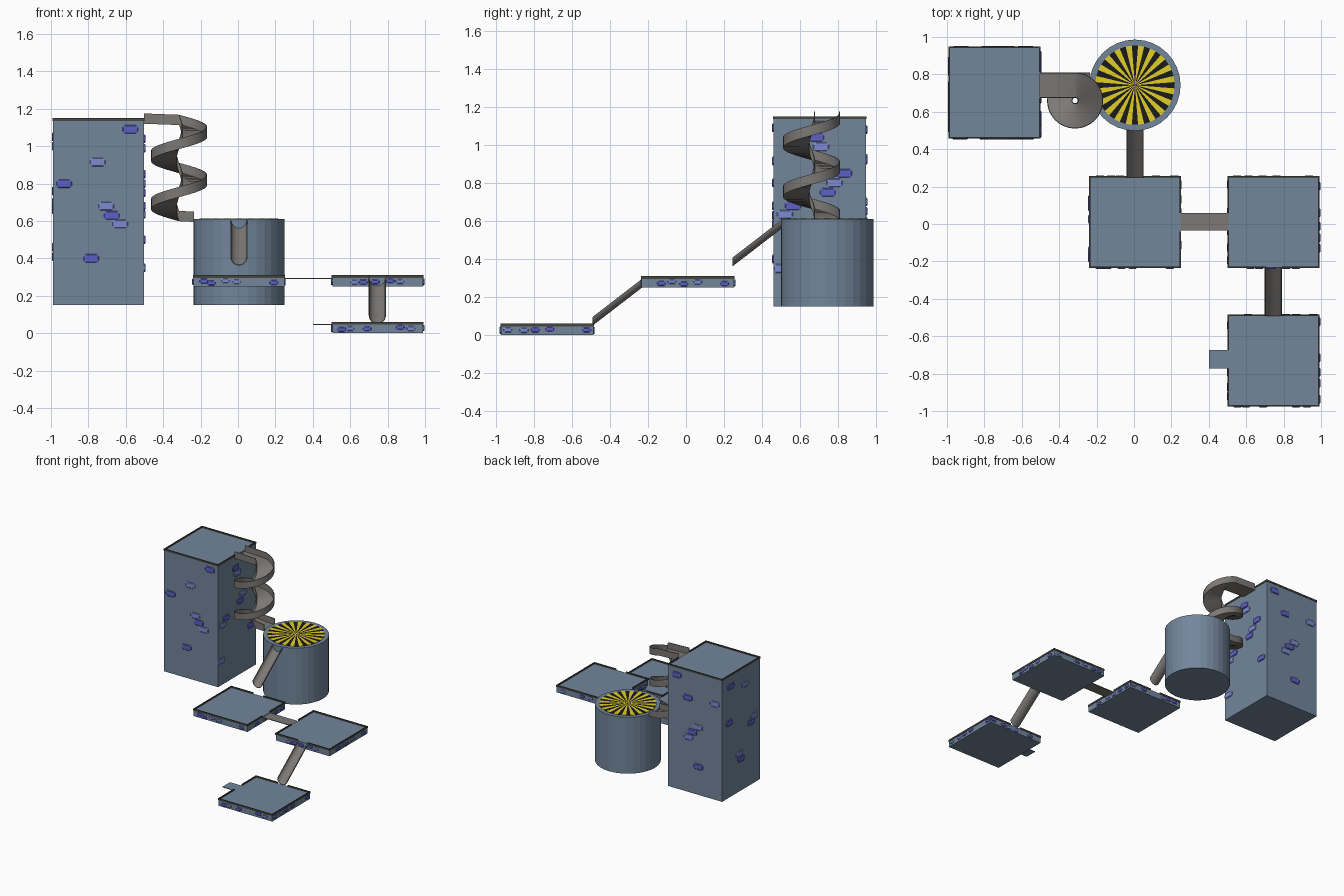
import bpy, bmesh, math, random
from mathutils import Vector

if "Cube" in bpy.data.objects:
    bpy.data.objects.remove(bpy.data.objects["Cube"])

random.seed(4)


def mat(name, r, g, b):
    m = bpy.data.materials.new(name)
    m.diffuse_color = (r, g, b, 1)
    m.use_nodes = True
    m.node_tree.nodes["Principled BSDF"].inputs["Base Color"].default_value = m.diffuse_color
    return m


STONE = mat("stone", 0.17, 0.24, 0.33)
BRICK_A = mat("brick_dark", 0.11, 0.12, 0.55)
BRICK_B = mat("brick_light", 0.2, 0.26, 0.62)
RIM = mat("rim_dark", 0.06, 0.06, 0.05)
METAL = mat("slide_grey", 0.2, 0.19, 0.18)
YELLOW = mat("yellow", 0.75, 0.62, 0.02)
BLACK = mat("black", 0.01, 0.01, 0.01)


def finish(bm, name, mats, smooth=None):
    bmesh.ops.recalc_face_normals(bm, faces=bm.faces)
    me = bpy.data.meshes.new(name)
    bm.to_mesh(me)
    bm.free()
    for m in mats:
        me.materials.append(m)
    ob = bpy.data.objects.new(name, me)
    bpy.context.collection.objects.link(ob)
    if smooth:
        bpy.context.view_layer.objects.active = ob
        ob.select_set(True)
        bpy.ops.object.shade_smooth_by_angle(angle=math.radians(smooth))
        ob.select_set(False)
    return ob


def add_box(bm, lo, hi):
    vs = bmesh.ops.create_cube(bm, size=1)["verts"]
    for v in vs:
        v.co = Vector([(l + h) / 2 + c * (h - l) for l, h, c in zip(lo, hi, v.co)])


def box(name, lo, hi, m):
    bm = bmesh.new()
    add_box(bm, lo, hi)
    return finish(bm, name, [m])


def loft(name, rings, m, smooth=None):
    """Join closed cross-sections into a capped solid."""
    bm = bmesh.new()
    rows = [[bm.verts.new(p) for p in ring] for ring in rings]
    n = len(rows[0])
    for a, b in zip(rows, rows[1:]):
        for i in range(n):
            bm.faces.new((a[i], a[(i + 1) % n], b[(i + 1) % n], b[i]))
    bm.faces.new(rows[0])
    bm.faces.new(rows[-1])
    return finish(bm, name, [m], smooth)


H = 0.243  # half width of every square block
SIDES = {"front": ((1, 0), (0, -1)), "back": ((1, 0), (0, 1)),
         "left": ((0, 1), (-1, 0)), "right": ((0, 1), (1, 0))}


def bricks(name, cx, cy, spots, w, h):
    """Chamfered eight-sided bricks; spots = {side: [(offset, z)]}."""
    bm = bmesh.new()
    d = 0.007
    for side, places in spots.items():
        t, n = [Vector((*v, 0)) for v in SIDES[side]]
        for k, (off, z) in enumerate(places):
            rows = []
            for depth, ins in ((-0.002, 0), (d * 0.6, 0), (d, 0.004)):
                a, b, c = w / 2 - ins, h / 2 - ins, h * 0.22
                pts = [(a, b - c), (a - c, b), (c - a, b), (-a, b - c),
                       (-a, c - b), (c - a, -b), (a - c, -b), (a, c - b)]
                rows.append([bm.verts.new(Vector((cx, cy, z + q)) + t * (off + p) + n * (H + depth))
                             for p, q in pts])
            fs = [bm.faces.new(rows[0]), bm.faces.new(rows[-1])]
            for r, s in zip(rows, rows[1:]):
                fs += [bm.faces.new((r[i], r[(i + 1) % 8], s[(i + 1) % 8], s[i])) for i in range(8)]
            for f in fs:
                f.material_index = k % 2
    finish(bm, name, [BRICK_A, BRICK_B])


def rim(name, cx, cy, z, gaps):
    """Thin edge wall, left open where a slide or bridge meets the block."""
    bm = bmesh.new()
    e = H + 0.003
    for side, (t, n) in SIDES.items():
        spans = [(-e, e)]
        if side in gaps:
            g, hw = gaps[side]
            spans = [(-e, g - hw), (g + hw, e)]
        for a, b in spans:
            xs = [cx + t[0] * a + n[0] * e, cx + t[0] * b + n[0] * (e - 0.008)]
            ys = [cy + t[1] * a + n[1] * e, cy + t[1] * b + n[1] * (e - 0.008)]
            add_box(bm, (min(xs), min(ys), z - 0.004), (max(xs), max(ys), z + 0.01))
    finish(bm, name, [RIM])


def block(name, cx, cy, z0, z1, gaps):
    box(name, (cx - H, cy - H, z0), (cx + H, cy + H, z1), STONE)
    rim(name + "_rim", cx, cy, z1, gaps)


# Low square platforms with small bricks on their edges
P = {"centre_platform": (0.005, 0.01, 0.25, {"right": (0, 0.05), "back": (0, 0.045)}),
     "right_platform": (0.747, 0.01, 0.25, {"left": (0, 0.05), "front": (0, 0.045)}),
     "front_platform": (0.747, -0.73, 0.0, {"back": (0, 0.045), "left": (0.007, 0.05)})}
for name, (cx, cy, z, gaps) in P.items():
    block(name, cx, cy, z, z + 0.05, gaps)
    spots = {s: [(-0.2 + 0.066 * i + random.uniform(-0.02, 0.02), z + random.uniform(0.018, 0.032))
                 for i in random.sample(range(7), 5)] for s in SIDES}
    bricks(name + "_bricks", cx, cy, spots, 0.045, 0.026)

# Tall tower with large bricks
TX, TY = -0.745, 0.703
block("tower", TX, TY, 0.15, 1.14, {"right": (0.04, 0.07)})
tower_spots = {
    "front": [(0.17, 1.09), (-0.005, 0.915), (-0.185, 0.8), (0.04, 0.68), (0.07, 0.63), (0.115, 0.585), (-0.04, 0.4)],
    "right": [(-0.018, 1.04), (0.007, 0.99), (0.127, 0.85), (0.077, 0.8), (0.042, 0.75), (-0.183, 0.635),
              (-0.14, 0.68), (-0.2, 0.35), (0.18, 0.5)],
    "back": [(0.165, 1.08), (-0.18, 0.93), (0.065, 0.92), (-0.025, 0.7), (0.025, 0.65), (0.06, 0.6), (-0.03, 0.38)],
    "left": [(0.13, 1.05), (-0.05, 1.0), (0.15, 0.76), (-0.17, 0.7), (-0.13, 0.66), (0.02, 0.46), (0.0, 0.41)]}
bricks("tower_bricks", TX, TY, tower_spots, 0.083, 0.045)

# Round drum and its striped spinner
DX, DY = 0.005, 0.742
bm = bmesh.new()
bmesh.ops.create_cone(bm, cap_ends=True, segments=32, radius1=H + 0.001, radius2=H + 0.001, depth=0.46)
bmesh.ops.translate(bm, verts=bm.verts, vec=(DX, DY, 0.38))
finish(bm, "drum", [STONE], 8)

bm = bmesh.new()
N = 40
ring = [(DX + 0.212 * math.cos(math.tau * (i + 0.5) / N), DY + 0.212 * math.sin(math.tau * (i + 0.5) / N))
        for i in range(N)]
hub = bm.verts.new((DX, DY, 0.613))
top = [bm.verts.new((x, y, 0.613)) for x, y in ring]
low = [bm.verts.new((x, y, 0.608)) for x, y in ring]
for i in range(N):
    j = (i + 1) % N
    for f in (bm.faces.new((hub, top[i], top[j])), bm.faces.new((top[i], low[i], low[j], top[j]))):
        f.material_index = i % 2
bm.faces.new(low)
finish(bm, "spinner_disc", [YELLOW, BLACK])

# Spiral slide: straight entry, two clockwise turns, straight exit
SX, SY, PITCH = -0.315, 0.66, 0.257
U = [(0.014, 0.055), (0.014, 0), (0.15, 0), (0.15, 0.055),
     (0.145, 0.055), (0.145, 0.005), (0.019, 0.005), (0.019, 0.055)]
rings = [[(-0.502, SY + r, 1.12 + h) for r, h in U]]
for i in range(65):
    a = math.pi / 2 - math.tau * i / 32
    rings.append([(SX + r * math.cos(a), SY + r * math.sin(a), 1.113 - PITCH * i / 32 + h) for r, h in U])
rings.append([(-0.235, SY + r, 0.595 + h) for r, h in U])
loft("spiral_slide", rings, METAL, 35)


# Half-pipe slides
def half_pipe(name, cx, y0, z0, y1, z1):
    arc = [math.pi + math.pi * i / 12 for i in range(13)]
    prof = [(0.046 * math.cos(a), 0.046 * math.sin(a)) for a in arc]
    prof += [(0.042 * math.cos(a), 0.042 * math.sin(a)) for a in reversed(arc)]
    loft(name, [[(cx + x, y, z + h) for x, h in prof] for y, z in ((y0, z0), (y1, z1))], METAL, 35)


half_pipe("drum_slide", 0.005, 0.245, 0.408, 0.505, 0.608)
half_pipe("front_slide", 0.745, -0.492, 0.095, -0.232, 0.295)

# Flat bridge and exit tab
box("bridge", (0.245, -0.035, 0.29), (0.507, 0.06, 0.295), METAL)
box("exit_tab", (0.4, -0.772, 0.045), (0.507, -0.675, 0.05), STONE)
